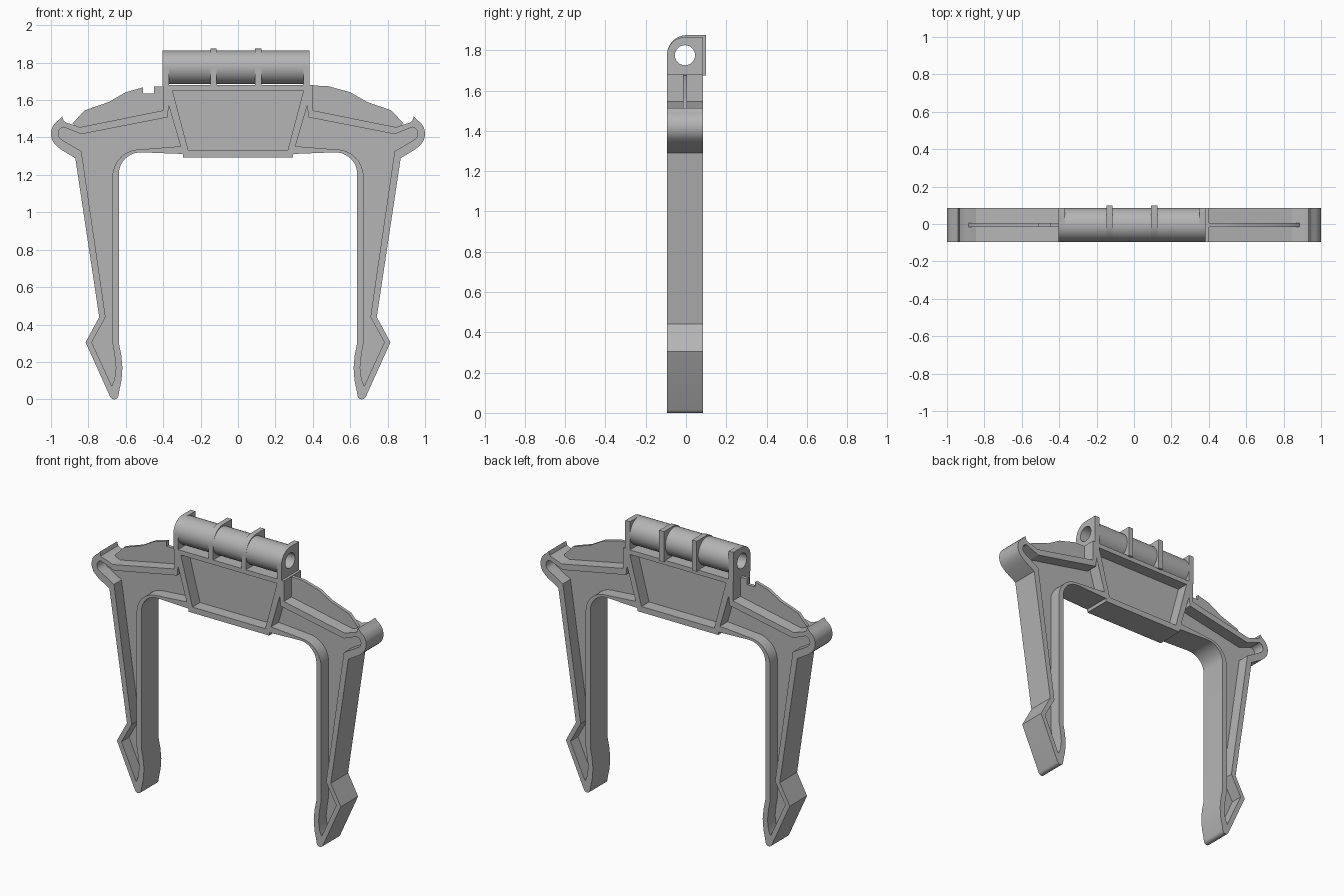
import bpy, bmesh
from math import sin, cos, radians
from mathutils import Matrix

cube = bpy.data.objects.get("Cube")
if cube:
    bpy.data.objects.remove(cube, do_unlink=True)

GREY = bpy.data.materials.new("plain grey")
GREY.diffuse_color = (0.46, 0.46, 0.46, 1)
GREY.use_nodes = True
GREY.node_tree.nodes["Principled BSDF"].inputs["Base Color"].default_value = GREY.diffuse_color

MID = -0.005    # middle plane in y
DEPTH = 0.09    # half depth of the rim
WEB = 0.011     # half thickness of the web
AXIS = (MID, 1.775)

FACING = Matrix(((1, 0, 0, 0), (0, 0, -1, MID), (0, 1, 0, 0), (0, 0, 0, 1)))


def sideways(x):
    """Profile in y, z extruded along x."""
    return Matrix(((0, 0, 1, x), (1, 0, 0, 0), (0, 1, 0, 0), (0, 0, 0, 1)))


def arc(centre, r, start, end, n=12):
    steps = [radians(start + (end - start) * i / n) for i in range(n + 1)]
    return [(centre[0] + r * cos(a), centre[1] + r * sin(a)) for a in steps]


def mirrored(points):
    return [(-x, z) for x, z in reversed(points)]


def extrude(name, loops, half, matrix):
    """Fill loops (inner loops become holes) and extrude both ways."""
    curve = bpy.data.curves.new(name, 'CURVE')
    curve.dimensions = '2D'
    curve.fill_mode = 'BOTH'
    curve.extrude = half
    for loop in loops:
        spline = curve.splines.new('POLY')
        spline.points.add(len(loop) - 1)
        for point, (u, v) in zip(spline.points, loop):
            point.co = (u, v, 0, 1)
        spline.use_cyclic_u = True
    temp = bpy.data.objects.new(name + "_curve", curve)
    bpy.context.collection.objects.link(temp)
    bpy.context.view_layer.update()
    source = temp.evaluated_get(bpy.context.evaluated_depsgraph_get())
    mesh = bpy.data.meshes.new_from_object(source)
    bpy.data.objects.remove(temp, do_unlink=True)
    bm = bmesh.new()
    bm.from_mesh(mesh)
    bmesh.ops.remove_doubles(bm, verts=bm.verts, dist=0.0001)
    bm.transform(matrix)
    bmesh.ops.recalc_face_normals(bm, faces=bm.faces)
    bm.to_mesh(mesh)
    bm.free()
    mesh.name = name
    mesh.materials.clear()
    mesh.materials.append(GREY)
    ob = bpy.data.objects.new(name, mesh)
    bpy.context.collection.objects.link(ob)
    bpy.ops.object.select_all(action='DESELECT')
    ob.select_set(True)
    bpy.context.view_layer.objects.active = ob
    bpy.ops.object.shade_smooth_by_angle(angle=radians(30))
    return ob


# Half outline: bottom lip, inner corner, leg, barbed foot, hook, arm, top post
half_outline = (
    [(0.293, 1.292), (0.296, 1.312), (0.5, 1.32)]
    + arc((0.522, 1.205), 0.115, 90, 0)
    + [(0.637, 0.3), (0.624, 0.235), (0.618, 0.17), (0.623, 0.1), (0.635, 0.045)]
    + arc((0.662, 0.024), 0.024, 200, 335, 8)
    + [(0.815, 0.305), (0.742, 0.44), (0.87, 1.29), (0.95, 1.338)]
    + arc((0.915, 1.42), 0.085, -45, 60, 10)
    + [(0.94, 1.513), (0.932, 1.488), (0.915, 1.478), (0.895, 1.473),
       (0.845, 1.455), (0.4, 1.545), (0.4, 1.68)])
outline = half_outline + mirrored(half_outline)

# Recess that runs through one arm and leg
arm_pocket = (
    [(0.307, 1.353), (0.5, 1.338)]
    + arc((0.525, 1.19), 0.146, 90, 0)
    + [(0.671, 0.3), (0.66, 0.24), (0.653, 0.17), (0.66, 0.11), (0.675, 0.072),
       (0.782, 0.305), (0.708, 0.44), (0.837, 1.326), (0.925, 1.378)]
    + arc((0.925, 1.42), 0.036, -50, 80, 8)
    + [(0.837, 1.418), (0.377, 1.508), (0.37, 1.57)])
centre_pocket = [(-0.35, 1.65), (0.35, 1.65), (0.265, 1.33), (-0.265, 1.33)]
pockets = [arm_pocket, mirrored(arm_pocket), centre_pocket]

extrude("frame_rim", [outline] + pockets, DEPTH, FACING)
for name, loop in zip(("left_arm_web", "right_arm_web", "centre_web"), pockets):
    extrude(name, [loop], WEB, FACING)

# Thin stiffening fins above the arms; the right one is notched
fin_slope = [(0.48, 1.675), (0.6, 1.642), (0.69, 1.59), (0.82, 1.545),
             (0.885, 1.475), (0.845, 1.44), (0.39, 1.53)]
notch = [(0.39, 1.672), (0.45, 1.672), (0.45, 1.635), (0.508, 1.635), (0.508, 1.668)]
extrude("left_fin", [[(0.39, 1.678)] + fin_slope], WEB, FACING)
extrude("right_fin", [mirrored(notch + fin_slope[1:])], WEB, FACING)

# Hinge barrel with its bore
bore = arc(AXIS, 0.05, 0, 345, 23)
extrude("hinge_barrel", [arc(AXIS, DEPTH, 0, 352.5, 47), bore], 0.362, sideways(-0.01))


def cheek(r, back, centre_y):
    """Rounded at the front, square at the back."""
    return (arc((centre_y, AXIS[1]), r, 180, 90)
            + [(back, AXIS[1] + r), (back, 1.675), (centre_y - r, 1.675)])


# End cheeks and taller ribs around the barrel
for name, x in (("left_cheek", 0.366), ("right_cheek", -0.387)):
    extrude(name, [cheek(DEPTH, 0.085, MID), bore], 0.017, sideways(x))
for name, x in (("left_rib", 0.108), ("right_rib", -0.131)):
    extrude(name, [cheek(0.1, 0.1, 0.005), bore], 0.017, sideways(x))
